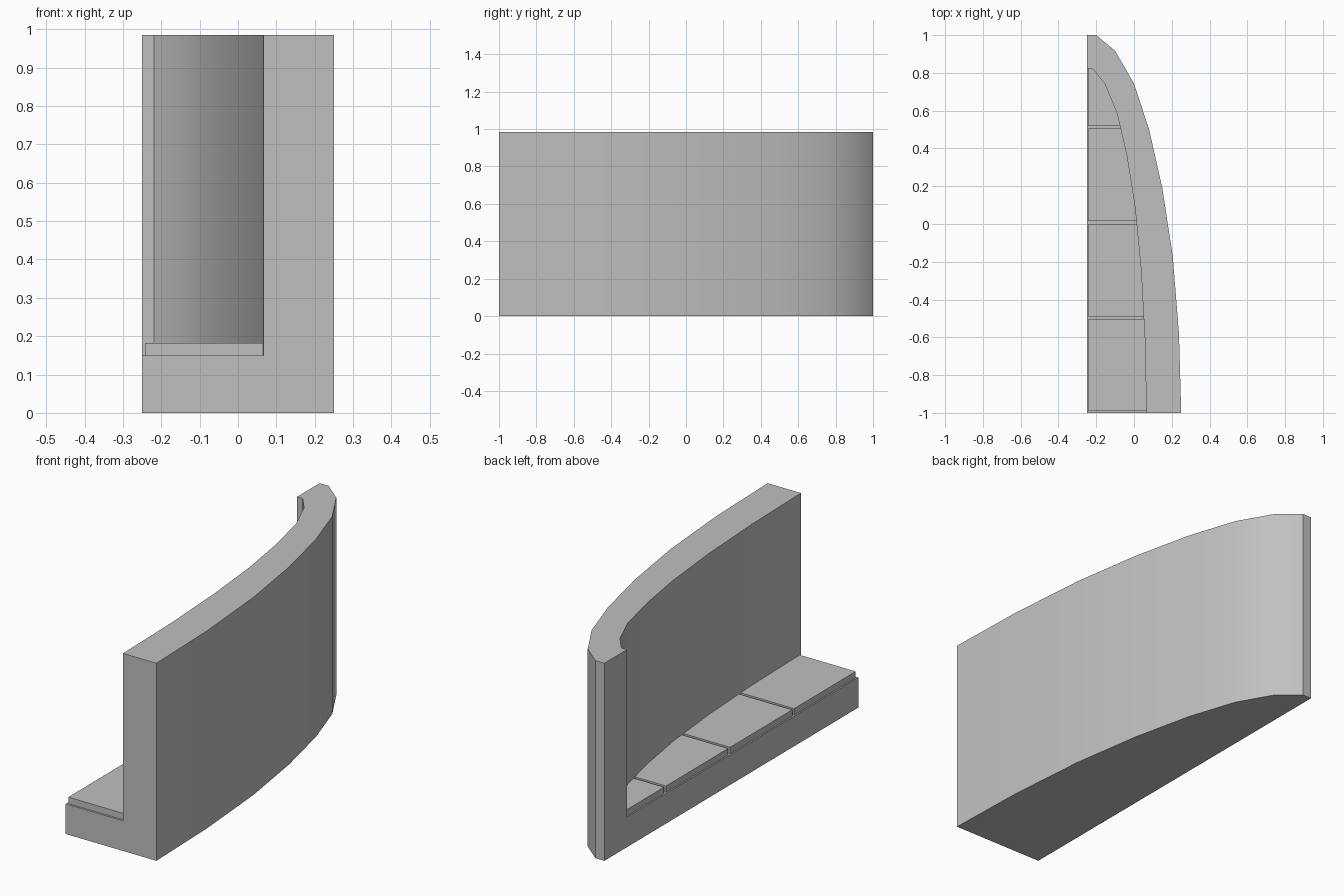
import bpy
import bmesh
from math import radians

cube = bpy.data.objects.get("Cube")
if cube:
    bpy.data.objects.remove(cube, do_unlink=True)

HEIGHT, BASE_TOP, SLAB_TOP = 0.985, 0.15, 0.182
LEFT = -0.25

# Plan curves of the wall, from the back end to the front
outer = [(-0.2, 1), (-0.1, 0.917), (0, 0.743), (0.08, 0.5), (0.15, 0.19),
         (0.205, -0.17), (0.238, -0.58), (0.25, -1)]
inner = [(-0.219, 0.822), (-0.155, 0.742), (-0.09, 0.587), (-0.038, 0.36),
         (0.005, 0.09), (0.037, -0.24), (0.057, -0.6), (0.066, -1)]

stone = bpy.data.materials.new("grey stone")
stone.use_nodes = True
colour = (0.53, 0.53, 0.53, 1)
stone.diffuse_color = colour
stone.node_tree.nodes["Principled BSDF"].inputs["Base Color"].default_value = colour


def prism(name, outline, z0, z1):
    """Extrude a plan outline between two heights."""
    bm = bmesh.new()
    face = bm.faces.new([bm.verts.new((x, y, z0)) for x, y in outline])
    top = bmesh.ops.extrude_face_region(bm, geom=[face])["geom"]
    bmesh.ops.translate(bm, vec=(0, 0, z1 - z0),
                        verts=[v for v in top if isinstance(v, bmesh.types.BMVert)])
    bmesh.ops.recalc_face_normals(bm, faces=bm.faces)
    mesh = bpy.data.meshes.new(name)
    bm.to_mesh(mesh)
    bm.free()
    mesh.materials.append(stone)
    obj = bpy.data.objects.new(name, mesh)
    bpy.context.collection.objects.link(obj)
    return obj


def activate(obj):
    bpy.ops.object.select_all(action="DESELECT")
    obj.select_set(True)
    bpy.context.view_layer.objects.active = obj


def inner_x(y):
    """Position of the wall's inner face at a given depth."""
    for (xa, ya), (xb, yb) in zip(inner, inner[1:]):
        if yb <= y <= ya:
            return xa + (xb - xa) * (y - ya) / (yb - ya)
    return inner[0][0]


# Curved wall and base in one piece, hollowed above the base
wall = prism("curved_wall_and_base", [(LEFT, 1)] + outer + [(LEFT, -1)], 0, HEIGHT)
hollow = [(LEFT - 0.2, inner[0][1])] + inner + [(inner[-1][0], -1.2), (LEFT - 0.2, -1.2)]
cutter = prism("hollow_cutter", hollow, BASE_TOP, HEIGHT + 0.2)
cutter.hide_render = True
activate(wall)
cut = wall.modifiers.new("hollow", "BOOLEAN")
cut.operation, cut.solver, cut.object = "DIFFERENCE", "EXACT", cutter
bpy.ops.object.modifier_apply(modifier=cut.name)
bpy.data.objects.remove(cutter, do_unlink=True)
bpy.ops.object.shade_smooth_by_angle(angle=radians(30))

# Floor slabs with narrow joints, fitted to the wall
joints = [(-0.99, -0.505), (-0.49, 0), (0.015, 0.505), (0.52, inner[0][1])]
for i, (front, back) in enumerate(joints):
    edge = [(x, y) for x, y in inner if front < y < back]
    if back == inner[0][1]:
        edge.insert(0, inner[0])
    else:
        edge.insert(0, (inner_x(back), back))
    edge.append((inner_x(front), front))
    prism(f"floor_slab_{i + 1}", [(-0.243, back)] + edge + [(-0.243, front)],
          BASE_TOP, SLAB_TOP)
